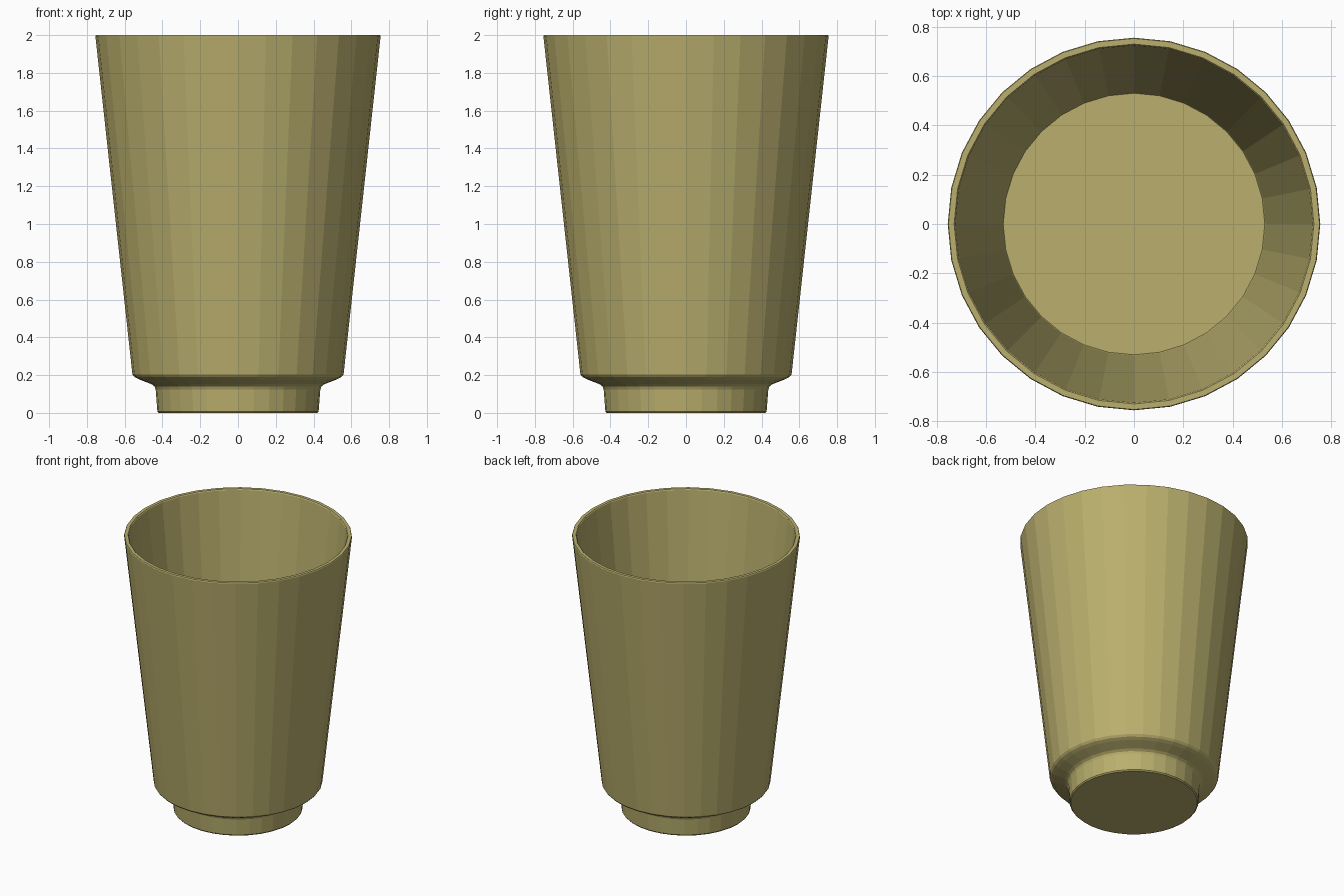
import bpy, bmesh, math

if "Cube" in bpy.data.objects:
    bpy.data.objects.remove(bpy.data.objects["Cube"])

SIDES = 32

# Lathe profile (radius, height): foot, flared shoulder, tapered wall, rim, inside, floor
PROFILE = [
    (0.42, 0.0), (0.427, 0.008), (0.436, 0.125), (0.442, 0.14), (0.458, 0.152),
    (0.525, 0.178), (0.548, 0.19), (0.559, 0.204),
    (0.755, 1.994), (0.752, 2.0), (0.729, 2.0), (0.724, 1.994),
    (0.533, 0.21), (0.53, 0.205),
]

olive = bpy.data.materials.new("olive_khaki")
olive.diffuse_color = (0.49, 0.43, 0.155, 1)
olive.use_nodes = True
olive.node_tree.nodes["Principled BSDF"].inputs["Base Color"].default_value = olive.diffuse_color

bm = bmesh.new()
rings = []
for r, z in PROFILE:
    rings.append([bm.verts.new((r * math.cos(2 * math.pi * i / SIDES),
                                r * math.sin(2 * math.pi * i / SIDES), z))
                  for i in range(SIDES)])
for a, b in zip(rings, rings[1:]):
    for i in range(SIDES):
        j = (i + 1) % SIDES
        bm.faces.new((a[i], a[j], b[j], b[i]))

# Underside and inner floor
bm.faces.new(rings[0][::-1])
bm.faces.new(rings[-1])
bmesh.ops.recalc_face_normals(bm, faces=bm.faces[:])

mesh = bpy.data.meshes.new("cup")
bm.to_mesh(mesh)
bm.free()
mesh.materials.append(olive)
cup = bpy.data.objects.new("cup", mesh)
bpy.context.collection.objects.link(cup)
